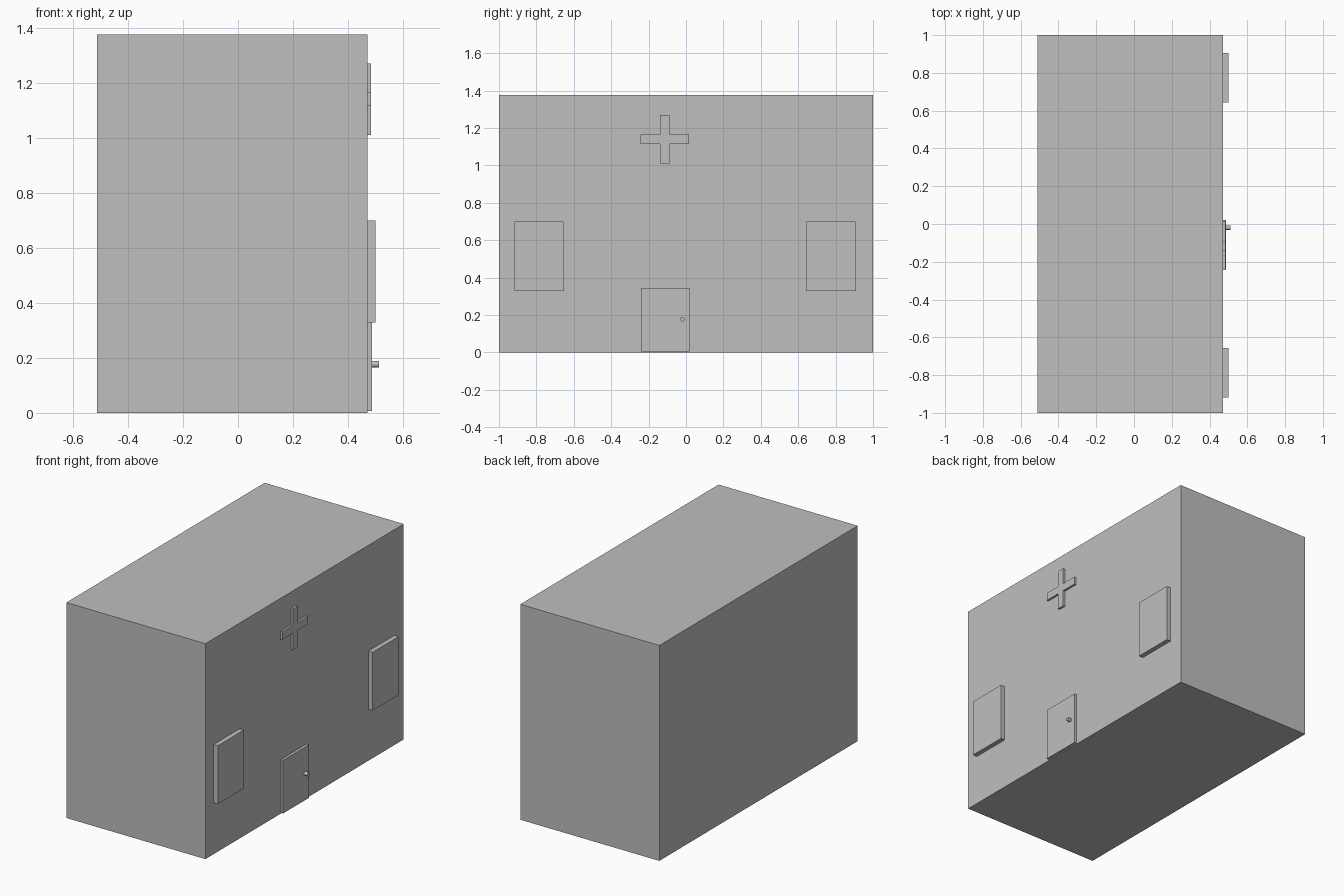
import bpy, bmesh, math
from mathutils import Matrix

if "Cube" in bpy.data.objects:
    bpy.data.objects.remove(bpy.data.objects["Cube"])

grey = bpy.data.materials.new("plain_grey")
grey.diffuse_color = (0.52, 0.52, 0.52, 1)
grey.use_nodes = True
grey.node_tree.nodes["Principled BSDF"].inputs["Base Color"].default_value = grey.diffuse_color

WALL = 0.47  # x of the facade


def finish(name, bm):
    bmesh.ops.recalc_face_normals(bm, faces=bm.faces)
    mesh = bpy.data.meshes.new(name)
    bm.to_mesh(mesh)
    bm.free()
    mesh.materials.append(grey)
    obj = bpy.data.objects.new(name, mesh)
    bpy.context.collection.objects.link(obj)
    return obj


def slab(name, outline, x0, x1):
    """Extrude a (y, z) outline along x."""
    bm = bmesh.new()
    face = bm.faces.new([bm.verts.new((x0, y, z)) for y, z in outline])
    ext = bmesh.ops.extrude_face_region(bm, geom=[face], use_keep_orig=True)
    moved = [v for v in ext["geom"] if isinstance(v, bmesh.types.BMVert)]
    bmesh.ops.translate(bm, verts=moved, vec=(x1 - x0, 0, 0))
    return finish(name, bm)


def rect(y0, y1, z0, z1):
    return [(y0, z0), (y1, z0), (y1, z1), (y0, z1)]


# Main block
slab("building", rect(-1, 1, 0, 1.375), -0.512, WALL)

# Windows and door
slab("window_left", rect(-0.918, -0.656, 0.328, 0.70), WALL, 0.50)
slab("window_right", rect(0.643, 0.905, 0.328, 0.70), WALL, 0.50)
slab("door", rect(-0.24, 0.02, 0.006, 0.345), WALL, 0.487)

# Cross sign: one arm tip rotated in quarter turns
cy, cz, arm, half = -0.114, 1.14, 0.13, 0.025
outline = []
for k in range(4):
    c, s = round(math.cos(k * math.pi / 2)), round(math.sin(k * math.pi / 2))
    for y, z in ((arm, -half), (arm, half), (half, half)):
        outline.append((cy + c * y - s * z, cz + s * y + c * z))
slab("cross_sign", outline, WALL, 0.484)

# Door knob
bm = bmesh.new()
bmesh.ops.create_cone(bm, cap_ends=True, segments=16, radius1=0.012, radius2=0.012, depth=0.026,
                      matrix=Matrix.Translation((0.499, -0.019, 0.177)) @ Matrix.Rotation(math.pi / 2, 4, 'Y'))
finish("door_knob", bm)
